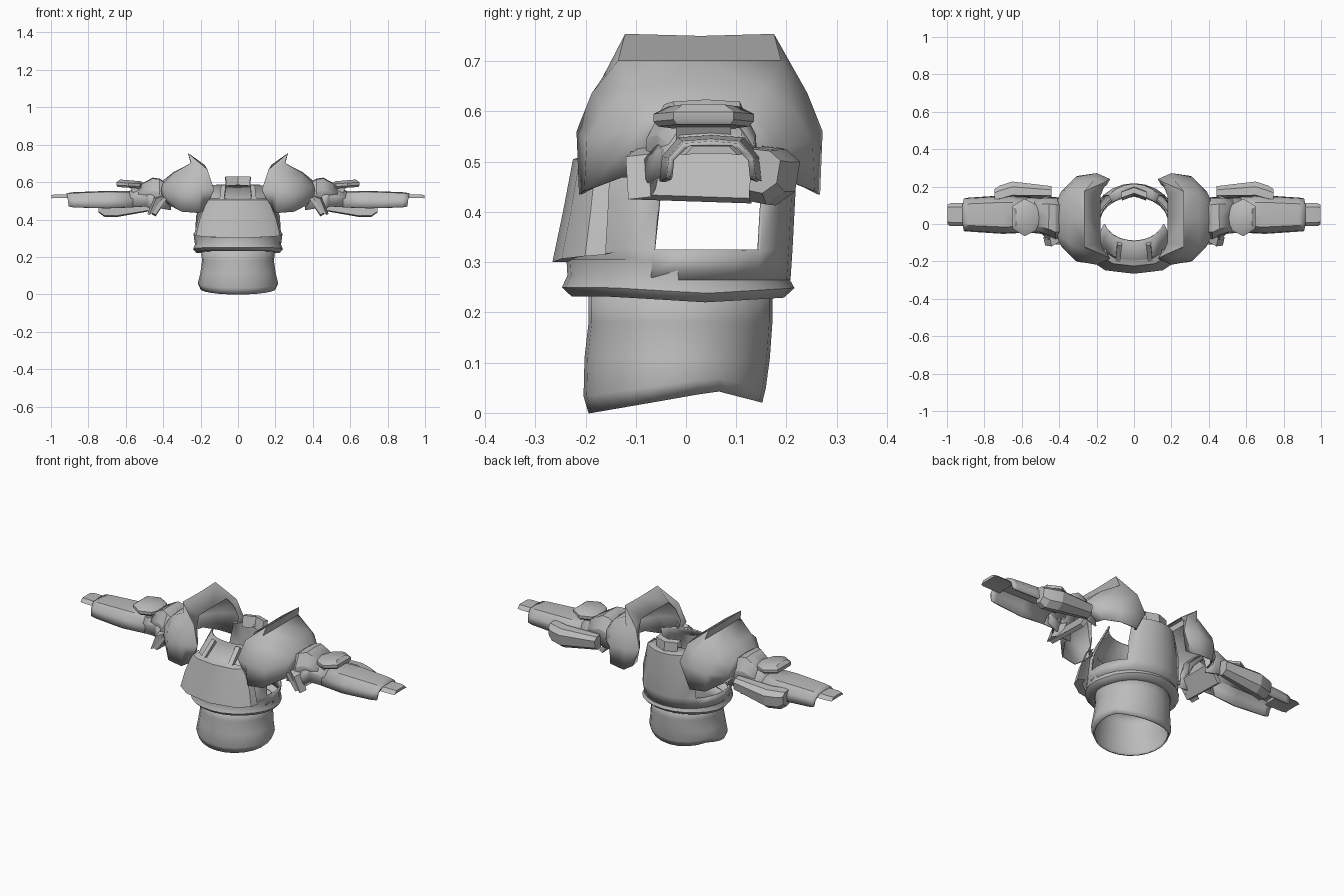
import bpy, math

mat = bpy.data.materials.new("plate_grey")
mat.diffuse_color = (0.5, 0.5, 0.5, 1)


def loft(name, rows, closed=False, skip=None, thick=0.0, mirror=False, caps=False, angle=35):
    """Skin a grid of point rows; optional shell thickness and left/right mirror."""
    n = len(rows[0])
    faces = []
    for i in range(len(rows) - 1):
        for j in range(n if closed else n - 1):
            if skip and skip(i, j):
                continue
            k = (j + 1) % n
            faces.append((i * n + j, i * n + k, (i + 1) * n + k, (i + 1) * n + j))
    if caps:
        last = (len(rows) - 1) * n
        faces += [tuple(reversed(range(n))), tuple(range(last, last + n))]
    me = bpy.data.meshes.new(name)
    me.from_pydata([p for r in rows for p in r], [], faces)
    me.materials.append(mat)
    ob = bpy.data.objects.new(name, me)
    bpy.context.collection.objects.link(ob)
    bpy.context.view_layer.objects.active = ob
    bpy.ops.object.select_all(action='DESELECT')
    ob.select_set(True)
    bpy.ops.object.mode_set(mode='EDIT')
    bpy.ops.mesh.select_all(action='SELECT')
    bpy.ops.mesh.normals_make_consistent(inside=False)
    bpy.ops.object.mode_set(mode='OBJECT')
    bpy.ops.object.shade_smooth_by_angle(angle=math.radians(angle))
    if thick:
        s = ob.modifiers.new("shell", 'SOLIDIFY')
        s.thickness, s.offset = thick, 0
    if mirror:
        ob.modifiers.new("mirror", 'MIRROR')
    return ob


def ring(rx, yf, yb, zfun, n=24):
    """Oval ring around the body; zfun gives the height from y."""
    out = []
    for i in range(n):
        a = 2 * math.pi * i / n
        y = (yf + yb) / 2 + (yb - yf) / 2 * math.sin(a)
        out.append((rx * math.cos(a), y, zfun(y)))
    return out


def flat(z):
    return lambda y: z


# Waist tube with a wavy lower hem
def hem(y):
    return 0.045 - (0.06 - y) * 0.18 if y < 0.06 else 0.045 - (y - 0.06) * 0.27


loft("waist", [ring(0.195, -0.19, 0.168, flat(0.24)), ring(0.188, -0.19, 0.168, flat(0.18)),
               ring(0.198, -0.198, 0.163, flat(0.11)), ring(0.211, -0.2, 0.155, lambda y: hem(y) * 0.8 + 0.035),
               ring(0.198, -0.19, 0.148, hem)], closed=True, thick=0.008, angle=60)


# Belt roll, its lower edge dipping towards the sides
def dip(z):
    return lambda y: z + 0.012 * min(1, abs(y - 0.04) / 0.2)


loft("belt", [ring(0.19, -0.19, 0.165, dip(0.22)), ring(0.225, -0.228, 0.195, dip(0.22)),
              ring(0.24, -0.247, 0.216, dip(0.238)), ring(0.23, -0.236, 0.203, dip(0.262)),
              ring(0.234, -0.238, 0.207, flat(0.305))], closed=True, angle=60)


# Torso shell with open arm sides
def body(front, back):
    return lambda y: front if y < -0.03 else back


def arm_gap(i, j):
    return i >= 1 and (j in (23, 0, 1, 2) or 9 <= j <= 12)


loft("torso", [ring(0.226, -0.23, 0.204, flat(0.265)), ring(0.234, -0.222, 0.208, flat(0.325)),
               ring(0.228, -0.21, 0.214, body(0.42, 0.44)), ring(0.19, -0.205, 0.212, body(0.5, 0.565)),
               ring(0.165, -0.09, 0.15, body(0.58, 0.583))],
     closed=True, skip=arm_gap, thick=0.008)


# Chest plate, tapering upwards and folding in at the neck
def chest_row(w, yc, ys, z, dz=0.0):
    us = (-1, -0.8, -0.45, 0, 0.45, 0.8, 1)
    return [(w * math.sin(u * 1.57), yc + (ys - yc) * abs(u) ** 2.2, z + dz * abs(u)) for u in us]


loft("chest_plate", [chest_row(0.2, -0.235, -0.14, 0.3, 0.02), chest_row(0.236, -0.266, -0.16, 0.3, 0.015),
                     chest_row(0.215, -0.245, -0.155, 0.4), chest_row(0.172, -0.225, -0.15, 0.505),
                     chest_row(0.15, -0.195, -0.135, 0.515)])


# Straight prism through a list of offsets
def prism(name, section, axis_pts, **kw):
    rows = [[(x + dx, y + dy, z + dz) for x, y, z in section] for dx, dy, dz in axis_pts]
    return loft(name, rows, closed=True, caps=True, **kw)


# Strap tabs lying on the sloped neckline
prism("strap_tab", [(0.075, -0.215, 0.5), (0.1, -0.21, 0.5), (0.09, -0.11, 0.585), (0.065, -0.115, 0.585)],
      [(0, 0, 0), (0, 0.015, -0.02)], mirror=True)

# Raised collar at the nape
loft("collar", [[(x * s, y0 - abs(x) * 0.35, z) for x in (-0.07, -0.035, 0, 0.035, 0.07)]
                for s, y0, z in ((0.9, 0.2, 0.555), (1, 0.195, 0.625), (0.95, 0.165, 0.63), (0.9, 0.15, 0.57))],
     angle=25)


# Mirror a half arch front to back about y = c
def arch(half, c):
    return half + [(x, 2 * c - y, z) for x, y, z in reversed(half[:-1])]


# Shoulder guard with an upturned lip, wrapping down around the arm
shoulder = [
    [(0.17, -0.15, 0.47), (0.145, -0.16, 0.57), (0.165, -0.14, 0.64), (0.18, -0.1, 0.69), (0.18, 0.03, 0.69)],
    [(0.18, -0.175, 0.452), (0.13, -0.185, 0.56), (0.165, -0.165, 0.665), (0.265, -0.12, 0.752), (0.265, 0.03, 0.748)],
    [(0.21, -0.21, 0.435), (0.2, -0.215, 0.56), (0.21, -0.185, 0.635), (0.25, -0.133, 0.7), (0.25, 0.03, 0.7)],
    [(0.3, -0.2, 0.442), (0.31, -0.195, 0.54), (0.33, -0.16, 0.6), (0.345, -0.1, 0.645), (0.345, 0.03, 0.65)],
    [(0.35, -0.125, 0.47), (0.385, -0.12, 0.525), (0.395, -0.1, 0.57), (0.395, -0.06, 0.595), (0.4, 0.03, 0.605)],
    [(0.36, -0.085, 0.47), (0.4, -0.08, 0.51), (0.412, -0.065, 0.55), (0.412, -0.03, 0.575), (0.412, 0.03, 0.58)]]
loft("shoulder_guard", [arch(r, 0.027) for r in shoulder], mirror=True, thick=0.006, angle=50)


# Arched sleeve section open underneath
def sleeve(x, hw, zb, zt, c=0.05, lean=0.0):
    return arch([(x + lean, c - hw, zb), (x + lean * 0.5, c - hw * 0.95, zb + (zt - zb) * 0.55),
                 (x, c - hw * 0.65, zt - 0.004), (x, c, zt)], c)


loft("upper_arm_guard", [sleeve(0.36, 0.1, 0.45, 0.575, 0.03), sleeve(0.42, 0.11, 0.46, 0.615, 0.03),
                         sleeve(0.455, 0.1, 0.47, 0.62, 0.04), sleeve(0.53, 0.085, 0.48, 0.58)],
     mirror=True, thick=0.008, angle=20)
loft("elbow_cuff", [sleeve(0.44, 0.12, 0.45, 0.55, 0.035, 0.02), sleeve(0.49, 0.095, 0.47, 0.575, 0.045),
                    sleeve(0.58, 0.09, 0.465, 0.55)], mirror=True, thick=0.008, angle=20)

# Fins hanging under the sleeve, front and inside
prism("front_fin", [(0.39, -0.09, 0.53), (0.44, -0.12, 0.51), (0.475, -0.115, 0.425), (0.42, -0.1, 0.45)],
      [(0, 0, 0), (0.01, 0.045, 0.005)], mirror=True)
prism("inner_panel", [(0.38, -0.11, 0.51), (0.38, 0.13, 0.51), (0.44, 0.13, 0.417), (0.44, -0.11, 0.425)],
      [(0, 0, 0), (0.02, 0, 0.01)], mirror=True)

# Domed elbow disc
disc = [(-0.09, 0), (-0.06, 0.07), (0, 0.1), (0.065, 0.06), (0.065, -0.06), (0, -0.1), (-0.06, -0.07)]
loft("elbow_disc", [[(0.585 + x * s, 0.035 + y * s, z + x * 0.06) for x, y in disc]
                    for s, z in ((0.9, 0.57), (1, 0.58), (1, 0.595), (0.7, 0.61))],
     closed=True, caps=True, mirror=True)
prism("disc_mount", [(0.5, -0.02, 0.54), (0.56, -0.02, 0.54), (0.56, 0.09, 0.54), (0.5, 0.09, 0.54)],
      [(0, 0, 0), (0.02, 0, 0.035)], mirror=True)

# Forearm bracer and hand plate
loft("bracer", [sleeve(0.53, 0.09, 0.465, 0.545, 0.05, 0.03), sleeve(0.7, 0.097, 0.46, 0.547),
                sleeve(0.88, 0.085, 0.465, 0.54), sleeve(0.915, 0.083, 0.47, 0.535, 0.05, -0.01)],
     mirror=True, thick=0.012)
hand = [(-0.012, 0.515), (0.008, 0.533), (0.092, 0.533), (0.112, 0.515), (0.09, 0.518), (0.01, 0.518)]
loft("hand_plate", [[(x, y, z) for y, z in hand] for x in (0.87, 0.98)] +
     [[(0.998, 0.05 + (y - 0.05) * 0.85, z - 0.002) for y, z in hand]],
     closed=True, caps=True, mirror=True, angle=20)

# Rear forearm vane, growing deeper towards its outer end
vane = [(0.14, 0.53), (0.185, 0.525), (0.213, 0.5), (0.203, 0.44), (0.165, 0.413), (0.13, 0.42)]
loft("forearm_vane", [[(x, 0.16 + (y - 0.16) * s + dy, 0.47 + dz + (z - 0.47) * s) for y, z in vane]
                      for x, s, dy, dz in ((0.44, 0.7, 0.005, 0.02), (0.65, 1, 0.014, 0),
                                           (0.715, 0.97, -0.005, 0), (0.745, 0.75, -0.012, 0.01))],
     closed=True, caps=True, mirror=True, angle=20)
